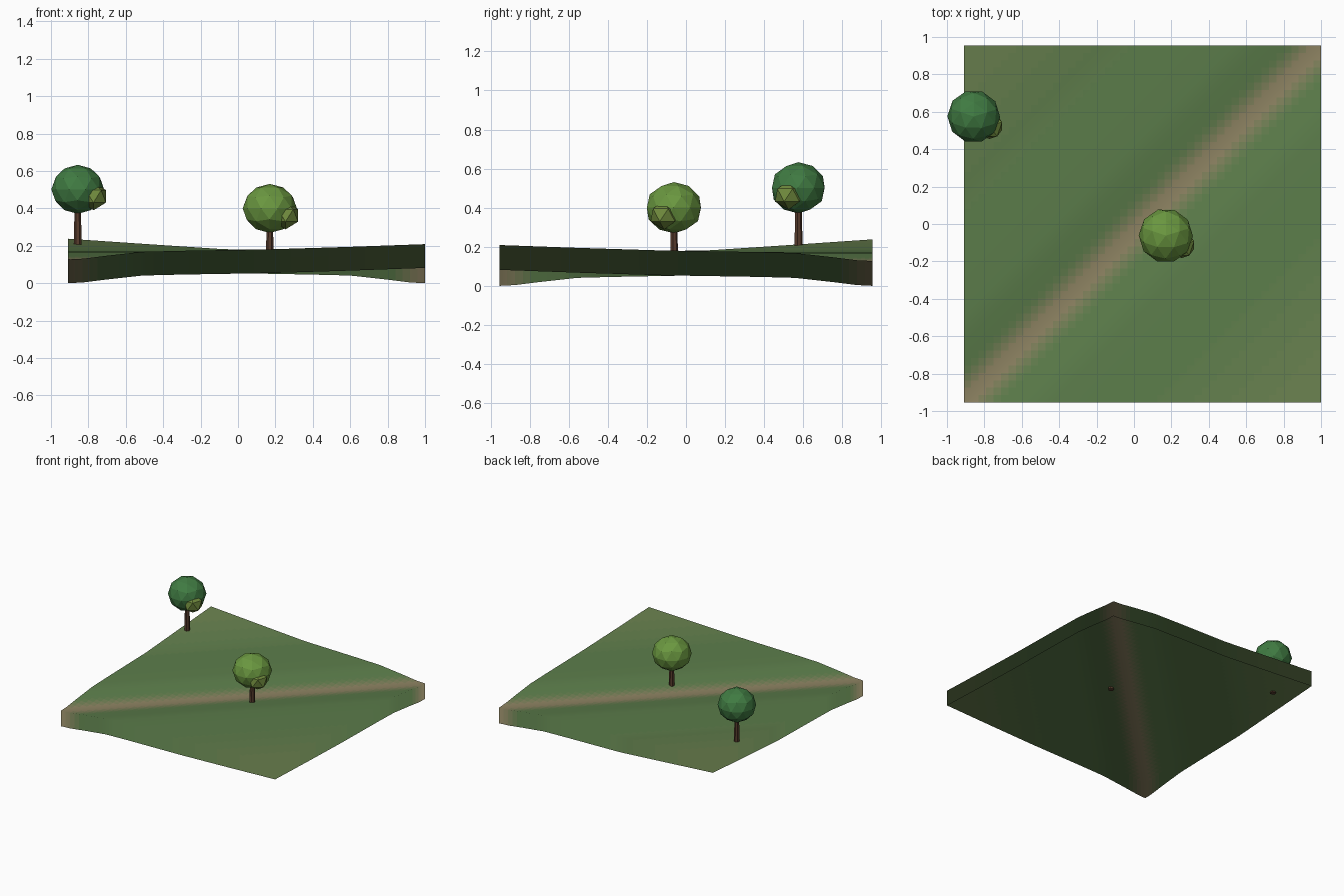
import bpy, bmesh, math
from mathutils import Vector, Matrix

if "Cube" in bpy.data.objects:
    bpy.data.objects.remove(bpy.data.objects["Cube"])

CX, HALF, THICK = 0.045, 0.955, 0.127

# Height above the path, by distance across the diagonal
RIGHT = [(0, 0), (.08, .004), (.2, .019), (.4, .041), (.6, .046), (1.08, .054), (1.5, .067), (2, .085)]
LEFT = [(0, 0), (.08, .004), (.2, .019), (.4, .041), (.6, .046), (1.08, .055), (1.5, .083), (2, .117)]


def lerp_table(table, t):
    for (a, za), (b, zb) in zip(table, table[1:]):
        if t <= b:
            return za + (zb - za) * (t - a) / (b - a)
    return table[-1][1]


def across(x, y):
    return (x - CX) - y


def height(u):
    return THICK + lerp_table(RIGHT if u > 0 else LEFT, abs(u))


def linear(rgb):
    return [(c / 255) ** 2.2 for c in rgb]


def material(name, rgb):
    m = bpy.data.materials.new(name)
    m.diffuse_color = (*linear(rgb), 1)
    m.use_nodes = True
    m.node_tree.nodes["Principled BSDF"].inputs["Base Color"].default_value = m.diffuse_color
    return m


def mix(a, b, t):
    return [p + (q - p) * t for p, q in zip(a, b)]


def make_object(name, bm, mats):
    me = bpy.data.meshes.new(name)
    bm.to_mesh(me)
    bm.free()
    for m in mats:
        me.materials.append(m)
    ob = bpy.data.objects.new(name, me)
    bpy.context.collection.objects.link(ob)
    return ob


# Ground: valley sheet with a skirt, no underside
PATH, GRASS, OLIVE = (140, 130, 98), (92, 124, 76), (106, 128, 80)
LEVELS = 7
ground_mats = [material(f"ground_path_{i}", mix(PATH, GRASS, i / LEVELS)) for i in range(LEVELS + 1)]
ground_mats += [material(f"ground_grass_{i}", mix(GRASS, OLIVE, i / 4)) for i in range(1, 5)]

bm = bmesh.new()
bmesh.ops.create_grid(bm, x_segments=48, y_segments=48, size=HALF)
for v in bm.verts:
    v.co.x += CX
    v.co.z = height(across(v.co.x, v.co.y))
rim = [e for e in bm.edges if e.is_boundary]
skirt = bmesh.ops.extrude_edge_only(bm, edges=rim)["geom"]
for v in skirt:
    if isinstance(v, bmesh.types.BMVert):
        v.co.z -= THICK
bmesh.ops.recalc_face_normals(bm, faces=bm.faces)
bm.faces.ensure_lookup_table()
if max(bm.faces, key=lambda f: abs(f.normal.z)).normal.z < 0:
    bmesh.ops.reverse_faces(bm, faces=bm.faces)
for f in bm.faces:
    f.smooth = True
    c = f.calc_center_median()
    u = abs(across(c.x, c.y))
    if u < 0.9:
        f.material_index = round(LEVELS * min(1, max(0, (u - .05) / .12)))
    else:
        f.material_index = LEVELS + min(4, round((u - .9) / .2))
ground = make_object("ground", bm, ground_mats)

# The skirt is shaded like the sheet above it
normals = []
for v in ground.data.vertices:
    u = across(v.co.x, v.co.y)
    s = (height(u + .08) - height(u - .08)) / .16
    normals.append(Vector((-s, s, 1)).normalized())
ground.data.normals_split_custom_set_from_vertices(normals)

# Trees: tapered trunk, faceted crown, small side clump
bark = material("bark", (88, 62, 48))
clump_leaf = material("clump_leaf", (112, 138, 64))


def blob(name, loc, scale, subdiv, mat, turn):
    b = bmesh.new()
    bmesh.ops.create_icosphere(b, subdivisions=subdiv, radius=1)
    bmesh.ops.transform(b, verts=b.verts, matrix=Matrix.Translation(loc)
                        @ Matrix.Rotation(turn, 4, 'Z') @ Matrix.Diagonal((*scale, 1)))
    make_object(name, b, [mat])


def tree(name, x, y, base, crown_z, r, leaf):
    b = bmesh.new()
    h = crown_z - base
    bmesh.ops.create_cone(b, cap_ends=True, segments=7, radius1=.022, radius2=.015, depth=h,
                          matrix=Matrix.Translation((x, y, base + h / 2)))
    make_object(name + "_trunk", b, [bark])
    blob(name + "_crown", (x, y, crown_z), (r, r, .131), 2, leaf, 0.3)
    blob(name + "_clump", (x + .085, y - .05, crown_z - .038), (.078, .078, .074), 1, clump_leaf, 0.3)


tree("middle_tree", .17, -.062, .13, .40, .145, material("light_leaf", (106, 150, 66)))
tree("corner_tree", -.857, .575, .20, .502, .141, material("dark_leaf", (66, 122, 68)))
